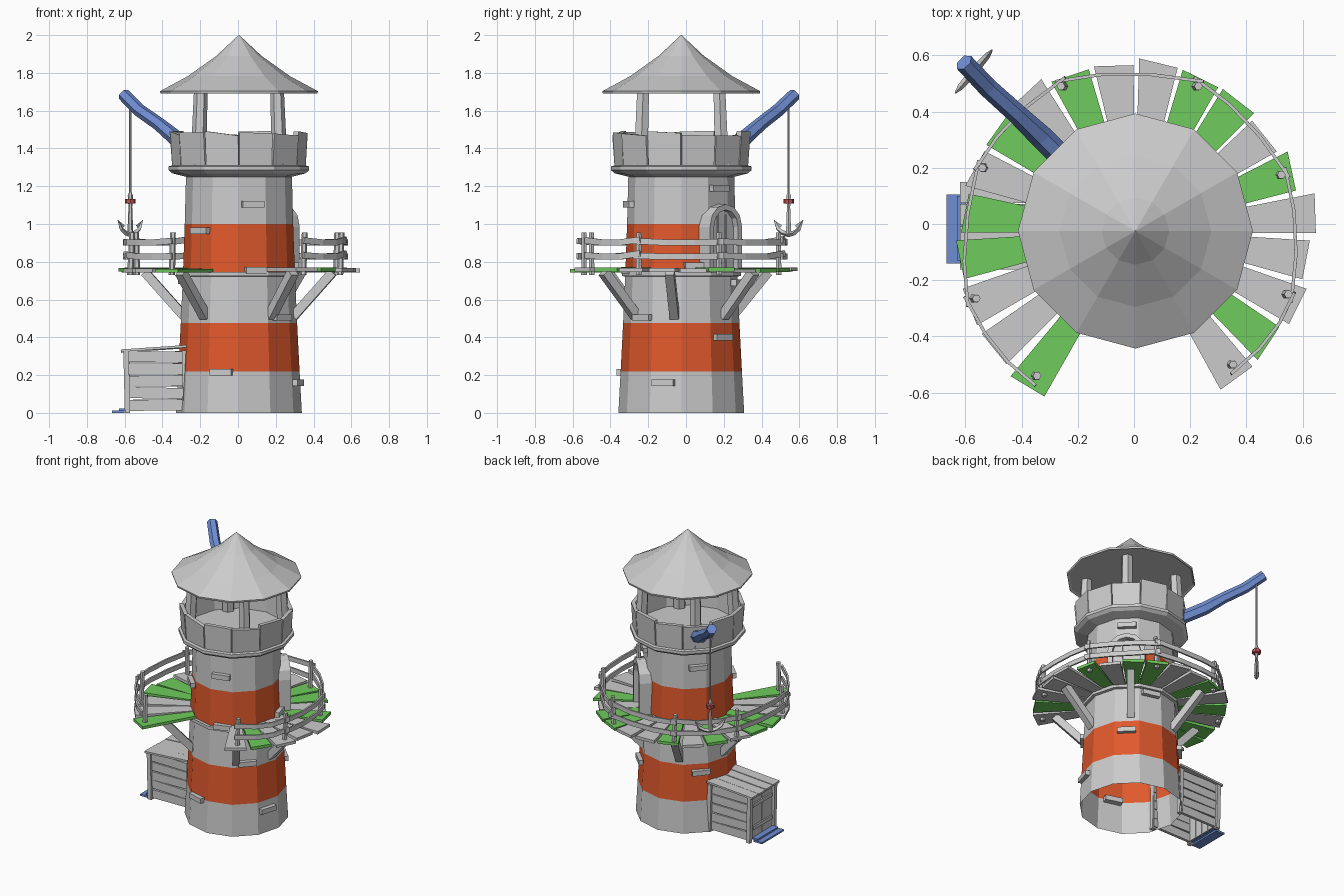
import bpy, bmesh, math, random
from mathutils import Vector as V

if "Cube" in bpy.data.objects:
    bpy.data.objects.remove(bpy.data.objects["Cube"])

random.seed(4)
C = V((0.005, -0.025, 0))  # tower axis
J = random.uniform


def material(name, col):
    m = bpy.data.materials.new(name)
    m.diffuse_color = (*col, 1)
    m.use_nodes = True
    m.node_tree.nodes["Principled BSDF"].inputs["Base Color"].default_value = m.diffuse_color
    return m


ORANGE = material("orange_paint", (0.75, 0.1, 0.025))
GREEN = material("green_paint", (0.16, 0.6, 0.11))
BLUE = material("blue_paint", (0.16, 0.27, 0.65))
RED = material("red_paint", (0.5, 0.08, 0.08))


def make(name, verts, faces, mat=None):
    bm = bmesh.new()
    vs = [bm.verts.new(v) for v in verts]
    for f in faces:
        bm.faces.new([vs[i] for i in f])
    bmesh.ops.recalc_face_normals(bm, faces=bm.faces)
    me = bpy.data.meshes.new(name)
    bm.to_mesh(me)
    bm.free()
    ob = bpy.data.objects.new(name, me)
    bpy.context.collection.objects.link(ob)
    if mat:
        me.materials.append(mat)
    return ob


def hexa(name, p, mat=None):
    """Block from 4 points of one end loop and 4 of the other."""
    return make(name, p, [(0, 1, 2, 3), (4, 5, 6, 7)] +
                [(i, (i + 1) % 4, 4 + (i + 1) % 4, 4 + i) for i in range(4)], mat)


def box(name, lo, hi, mat=None):
    (a, b, c), (d, e, f) = lo, hi
    return hexa(name, [(a, b, c), (d, b, c), (d, e, c), (a, e, c),
                       (a, b, f), (d, b, f), (d, e, f), (a, e, f)], mat)


def tube(name, pts, radii, n, mat=None, spin=0.0, flat=1.0):
    """Prism with n sides swept along points; flat squeezes its width."""
    pts = [V(p) for p in pts]
    verts, faces, k = [], [], len(pts)
    for i, p in enumerate(pts):
        d = (pts[min(i + 1, k - 1)] - pts[max(i - 1, 0)]).normalized()
        s = d.cross(V((0, 0, 1)) if abs(d.z) < 0.95 else V((0, 1, 0))).normalized()
        u = s.cross(d)
        for j in range(n):
            a = math.tau * j / n + spin
            verts.append(p + radii[i] * (math.cos(a) * s * flat + math.sin(a) * u))
    for i in range(k - 1):
        for j in range(n):
            q = (j + 1) % n
            faces.append((i * n + j, i * n + q, i * n + n + q, i * n + n + j))
    faces += [tuple(range(n)), tuple(range((k - 1) * n, k * n))]
    return make(name, verts, faces, mat)


def lathe(name, prof, mat=None, n=12, caps=True):
    verts = [C + V((r * math.cos(math.tau * j / n), r * math.sin(math.tau * j / n), z))
             for r, z in prof for j in range(n)]
    faces = [(i * n + j, i * n + (j + 1) % n, i * n + n + (j + 1) % n, i * n + n + j)
             for i in range(len(prof) - 1) for j in range(n)]
    if caps:
        faces += [tuple(range(n)), tuple(range(len(verts) - n, len(verts)))]
    return make(name, verts, faces, mat)


def P(deg, r, t, z):
    """Point at radius r, sideways offset t, height z, around the tower."""
    a = math.radians(deg)
    return C + V((r * math.cos(a) - t * math.sin(a), r * math.sin(a) + t * math.cos(a), z))


# Tower shell in painted bands, open at the bottom
rings = [(0.333, 0), (0.321, 0.22), (0.308, 0.475), (0.296, 0.745), (0.287, 1.0), (0.28, 1.27)]
for i in range(5):
    lathe("tower_band_%d" % i, rings[i:i + 2], ORANGE if i in (1, 3) else None, caps=False)
lathe("gallery_ledge", [(0.28, 1.25), (0.352, 1.268), (0.372, 1.285), (0.372, 1.305), (0.345, 1.312)])
lathe("platform_ring", [(0.29, 0.72), (0.315, 0.725), (0.315, 0.747), (0.29, 0.747)])

# Roof
lathe("roof", [(0.40, 1.697), (0.415, 1.69), (0.418, 1.703), (0.27, 1.783), (0.12, 1.89), (0.002, 2.0)])

# Roof posts
for k in range(4):
    a = 45 + 90 * k
    tube("roof_post", [P(a, 0.305, 0, 1.3), P(a, 0.285, 0, 1.72)], [0.042, 0.036], 6)

# Parapet slabs
for k in range(12):
    a = 15 + 30 * k
    w, z1, z2 = 0.088, 1.485 + J(-0.02, 0.01), 1.485 + J(-0.02, 0.01)
    l = J(-0.004, 0.006)
    hexa("parapet_slab", [P(a, 0.315, -w, 1.3), P(a, 0.342, -w, 1.3), P(a, 0.342, w, 1.3), P(a, 0.315, w, 1.3),
                          P(a, 0.325 + l, -w - .003, z1), P(a, 0.352 + l, -w - .003, z1),
                          P(a, 0.352 + l, w + .003, z2), P(a, 0.325 + l, w + .003, z2)])

# Platform planks, with a gap at the front
lengths = [.635, .62, .637, .616, .643, .596, .57, .59, .59, .603,
           .593, .60, .626, .61, .613, .61, .632, .648, .655, .673]
for i, r in enumerate(lengths):
    a = -55.5 + 15.3 * i
    z, s, w = 0.756 + J(-.004, .004), J(-.012, .012), 0.07
    g = GREEN if i in (1, 5, 7, 8, 11, 13, 15, 16, 19) else None
    hexa("platform_plank", [P(a, .28, -.035, z - .01), P(a, .28, .035, z - .01), P(a, .28, .035, z + .01),
                            P(a, .28, -.035, z + .01), P(a, r + s, -w, z - .01), P(a, r - s, w, z - .01),
                            P(a, r - s, w, z + .01), P(a, r + s, -w, z + .01)], g)

# Slanted struts below the platform
for a in (-128, -55, -7, 50, 115, 175):
    tube("platform_strut", [P(a, 0.29, 0, 0.51), P(a, 0.5, 0, 0.745)], [0.034, 0.034], 4, spin=math.pi / 4)

# Railing posts and double rails
spots = [(.345, -.5), (.54, -.25), (.52, .175), (.22, .49), (-.25, .49), (-.535, .2), (-.57, -.265), (-.35, -.54)]
for x, y in spots:
    tube("railing_post", [(x, y, 0.73), (x + J(-.01, .01), y, 0.955)], [0.017, 0.015], 6)
for p, q in zip(spots, spots[1:]):
    a, b = V((*p, 0)) * 1.035, V((*q, 0)) * 1.035
    d = (b - a).normalized() * 0.02
    bow = (a + b).normalized() * 0.025
    for z in (0.835, 0.91):
        line = [a - d, a.lerp(b, .35) + bow, a.lerp(b, .7) + bow, b + d]
        dz = [J(-.008, .01), -.008, -.008, J(-.008, .01)]
        tube("railing_rail", [v + V((0, 0, z + h)) for v, h in zip(line, dz)], [0.023] * 4, 4,
             spin=math.pi / 4, flat=0.35)

# Arched doorway onto the platform
def arch(w, top):
    return [(-w, 0.76)] + [(-w * math.cos(math.pi * k / 6), top - w + w * math.sin(math.pi * k / 6))
                           for k in range(7)] + [(w, 0.76)]


outer, inner = arch(0.12, 1.105), arch(0.09, 1.075)
for k in range(len(outer) - 1):
    quad = [outer[k], outer[k + 1], inner[k + 1], inner[k]]
    hexa("door_frame", [P(45, r, t, z) for r in (0.25, 0.335) for t, z in quad])
n = len(inner)
make("door_panel", [P(45, 0.30, t, z) for t, z in inner], [tuple(range(n))])
for t in (-.03, .03):
    hexa("door_batten", [P(45, r, t + s * .004, z) for z in (.77, 1.05)
                         for r, s in ((.298, -1), (.306, -1), (.306, 1), (.298, 1))])

# Bricks standing out of the wall
for a, z, r in ((-75, 1.105, .283), (-135, .965, .288), (-72, .755, .295), (-107, .215, .32), (-17, .16, .322),
                (15, .78, .292), (-42, .505, .305), (45, .4, .308), (141, .42, .308), (139, 1.15, .282),
                (45, 1.19, .28), (75, .69, .298), (195, .7, .298)):
    hexa("wall_brick", [P(a, q, t, z + h) for q in (r - .05, r + .02)
                        for t, h in ((-.06, -.017), (.06, -.017), (.06, .017), (-.06, .017))])

# Blue crane beam
tube("crane_beam", [(-.22, .2, 1.39), (-.33, .31, 1.455), (-.42, .395, 1.53), (-.52, .485, 1.6), (-.605, .575, 1.685)],
     [.042, .042, .036, .035, .034], 6, BLUE)
H = V((-.57, .543, 0))
tube("crane_rope", [H + V((0, 0, 1.65)), H + V((0, 0, 1.15))], [.006, .006], 6)
tube("anchor_collar", [H + V((0, 0, 1.108)), H + V((0, 0, 1.132))], [.028, .028], 8, RED)
tube("anchor_shank", [H + V((0, 0, z)) for z in (.945, 1.09, 1.15, 1.17)], [.016, .01, .014, .006], 6)
U = V((.65, .76, 0))
tube("anchor_arms", [H + U * t + V((0, 0, z)) for t, z in
                     ((-.1, 1.02), (-.075, .975), (-.04, .953), (0, .945), (.04, .953), (.075, .975), (.1, 1.02))],
     [.003, .011, .013, .015, .013, .011, .003], 4)
for s in (-1, 1):  # barbs
    make("anchor_barb", [H + U * s * t + V((0, 0, z)) for t, z in ((.1, 1.02), (.045, .992), (.075, .965))], [(0, 1, 2)])

# Shed: slatted walls, plank door, corner posts, roof
X0, X1, Y0, Y1 = -.585, -.27, -.14, .13
for y in (Y0, Y1 - .02):
    for k in range(5):
        z, t = .012 + .064 * k, J(-.003, .003)
        hexa("shed_slat", [(x, yy, z + h + e) for x, e in ((X0, t), (X1, -t))
                           for yy, h in ((y, 0), (y + .02, 0), (y + .02, .058), (y, .058))])
for k in range(4):
    y = Y0 + .02 + k * .0585
    box("shed_door_plank", (X0 - .004, y, .015), (X0 + .014, y + .054, .315 + J(-.01, .005)))
for z in (.08, .24):
    box("shed_door_brace", (X0 - .014, Y0 + .03, z), (X0 - .002, Y1 - .03, z + .025))
for x in (X0, X1 - .005):
    for y in (Y0, Y1):
        tube("shed_corner_post", [(x, y, 0), (x - .008, y, .33)], [.02, .02], 4, spin=math.pi / 4)
for k in range(4):
    y, t = Y0 - .022 + k * .079, J(0, .006)
    hexa("shed_roof_plank", [(x, yy, z + h + t) for x, z in ((-.62, .318), (-.265, .342))
                             for yy, h in ((y, 0), (y + .075, 0), (y + .075, .013), (y, .013))])

# Blue doorsteps
box("lower_step", (-.668, -.14, 0), (-.6, .105, .012), BLUE)
box("upper_step", (-.63, -.13, .012), (-.58, .1, .024), BLUE)
